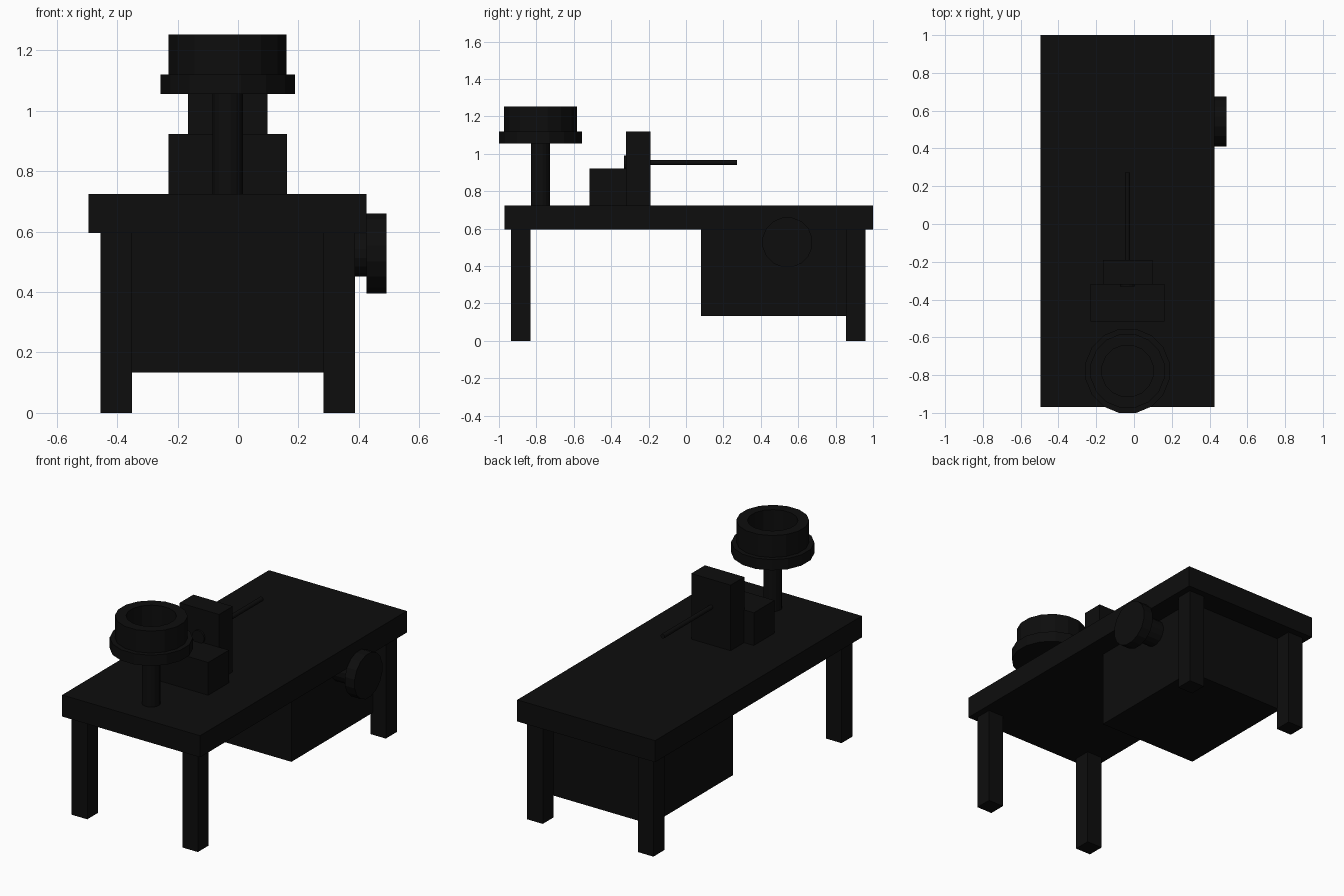
import bpy
import bmesh
import math
from mathutils import Matrix

default = bpy.data.objects.get("Cube")
if default:
    bpy.data.objects.remove(default, do_unlink=True)

BLACK = (0.004, 0.004, 0.004, 1)
black = bpy.data.materials.new("near_black")
black.use_nodes = True
black.diffuse_color = BLACK
black.node_tree.nodes["Principled BSDF"].inputs["Base Color"].default_value = BLACK

MID = -0.034  # centre line of the bench
SIDES = 16


def finish(name, bm):
    bmesh.ops.recalc_face_normals(bm, faces=bm.faces)
    mesh = bpy.data.meshes.new(name)
    bm.to_mesh(mesh)
    bm.free()
    mesh.materials.append(black)
    obj = bpy.data.objects.new(name, mesh)
    bpy.context.collection.objects.link(obj)
    return obj


def box(name, x, y, z):
    """Box from (low, high) pairs on each axis."""
    bm = bmesh.new()
    bmesh.ops.create_cube(bm, size=1)
    for v in bm.verts:
        for i, (low, high) in enumerate((x, y, z)):
            v.co[i] = low if v.co[i] < 0 else high
    return finish(name, bm)


def lathe(name, profile, place):
    """Faceted solid from (radius, height) rings, capped at both ends."""
    bm = bmesh.new()
    rings = []
    for r, h in profile:
        angles = [math.tau * (i + 0.5) / SIDES for i in range(SIDES)]
        rings.append([bm.verts.new((r * math.cos(a), r * math.sin(a), h)) for a in angles])
    for a, b in zip(rings, rings[1:]):
        for i in range(SIDES):
            j = (i + 1) % SIDES
            bm.faces.new((a[i], a[j], b[j], b[i]))
    bm.faces.new(rings[0])
    bm.faces.new(rings[-1])
    bm.transform(place)
    return finish(name, bm)


# Bench top, legs and the cabinet below
box("bench_top", (-0.494, 0.426), (-0.97, 1.0), (0.595, 0.725))
for side, x in (("right", (-0.455, -0.351)), ("left", (0.283, 0.387))):
    for end, y in (("front", (-0.935, -0.832)), ("back", (0.856, 0.96))):
        box(f"{end}_{side}_leg", x, y, (0, 0.6))
box("cabinet", (-0.37, 0.30), (0.08, 0.86), (0.133, 0.6))

# Handwheel on the side of the cabinet
wheel_place = Matrix.Translation((0, 0.542, 0.527)) @ Matrix.Rotation(math.pi / 2, 4, "Y")
lathe("handwheel_shaft", [(0.078, 0.29), (0.078, 0.43)], wheel_place)
lathe("handwheel", [(0.135, 0.426), (0.135, 0.491)], wheel_place)

# Head with its spindle
box("head_base", (-0.23, 0.162), (-0.515, -0.318), (0.72, 0.922))
box("head_column", (-0.165, 0.098), (-0.32, -0.19), (0.72, 1.12))
spindle_place = Matrix.Translation((MID, 0, 0.953)) @ Matrix.Rotation(-math.pi / 2, 4, "X")
lathe("spindle_hub", [(0.04, -0.332), (0.04, -0.3)], spindle_place)
lathe("spindle", [(0.0135, -0.2), (0.0135, 0.272)], spindle_place)

# Hollow bowl on a post
bowl_place = Matrix.Translation((MID, -0.778, 0))
lathe("bowl_post", [(0.051, 0.72), (0.051, 1.06)], bowl_place)
lathe("bowl", [(0.227, 1.055), (0.227, 1.12), (0.199, 1.12), (0.199, 1.252),
               (0.138, 1.252), (0.138, 1.12)], bowl_place)
